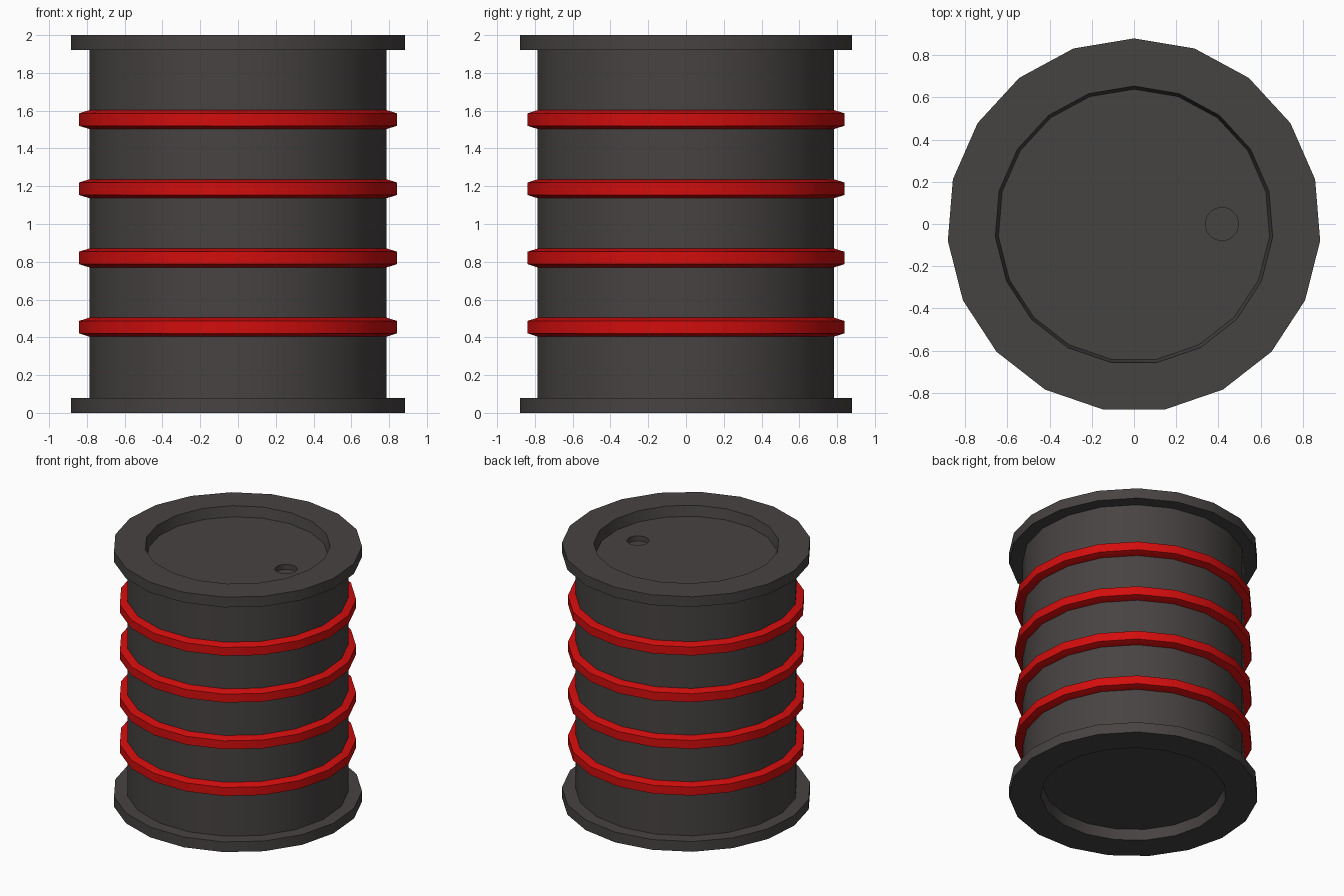
import bpy, bmesh, math

if "Cube" in bpy.data.objects:
    bpy.data.objects.remove(bpy.data.objects["Cube"])

SIDES = 19
Y0 = -0.006  # odd side count: shift so the bounds are centred


def material(name, color):
    m = bpy.data.materials.new(name)
    m.diffuse_color = (*color, 1)
    m.use_nodes = True
    m.node_tree.nodes["Principled BSDF"].inputs["Base Color"].default_value = m.diffuse_color
    return m


GREY = material("charcoal grey", (0.062, 0.056, 0.054))
RED = material("red", (0.65, 0.004, 0.004))


def lathe(name, profile, mat, closed=False):
    """Spin a (radius, z) profile about z; open profiles get flat end caps."""
    bm = bmesh.new()
    rows = []
    for r, z in profile:
        angles = [math.pi / 2 + 2 * math.pi * k / SIDES for k in range(SIDES)]
        rows.append([bm.verts.new((r * math.cos(a), Y0 + r * math.sin(a), z)) for a in angles])
    pairs = list(zip(rows, rows[1:] + rows[:1]))
    for a, b in pairs if closed else pairs[:-1]:
        for k in range(SIDES):
            n = (k + 1) % SIDES
            bm.faces.new((a[k], a[n], b[n], b[k]))
    if not closed:
        bm.faces.new(rows[0])
        bm.faces.new(rows[-1])
    bmesh.ops.recalc_face_normals(bm, faces=bm.faces)
    me = bpy.data.meshes.new(name)
    bm.to_mesh(me)
    bm.free()
    me.materials.append(mat)
    ob = bpy.data.objects.new(name, me)
    bpy.context.collection.objects.link(ob)
    return ob


def smooth(ob):
    bpy.ops.object.select_all(action='DESELECT')
    ob.select_set(True)
    bpy.context.view_layer.objects.active = ob
    bpy.ops.object.shade_smooth_by_angle(angle=math.radians(25))


# Drum: recessed base, lower flange, wall, upper flange, recessed lid
drum = lathe("drum", [
    (0.645, 0.08), (0.66, 0), (0.886, 0), (0.886, 0.08), (0.79, 0.08),
    (0.79, 1.92), (0.886, 1.92), (0.886, 2), (0.66, 2), (0.645, 1.92)], GREY)

# Filler hole cut into the lid
bpy.ops.mesh.primitive_cylinder_add(vertices=32, radius=0.078, depth=0.1,
                                    location=(0.417, 0, 1.93))
cutter = bpy.context.object
cutter.name = "filler_hole_cutter"
cutter.hide_render = True
cutter.data.materials.append(GREY)
cut = drum.modifiers.new("filler_hole", 'BOOLEAN')
cut.object = cutter
cut.operation = 'DIFFERENCE'
cut.solver = 'EXACT'
bpy.context.view_layer.objects.active = drum
bpy.ops.object.modifier_apply(modifier=cut.name)
bpy.data.objects.remove(cutter)
smooth(drum)

# Four red hoops with chamfered edges
for i in range(4):
    z = 0.454 + 0.3663 * i
    smooth(lathe(f"hoop_{i + 1}", [
        (0.77, z - 0.05), (0.79, z - 0.05), (0.844, z - 0.033),
        (0.844, z + 0.033), (0.79, z + 0.05), (0.77, z + 0.05)], RED, closed=True))
